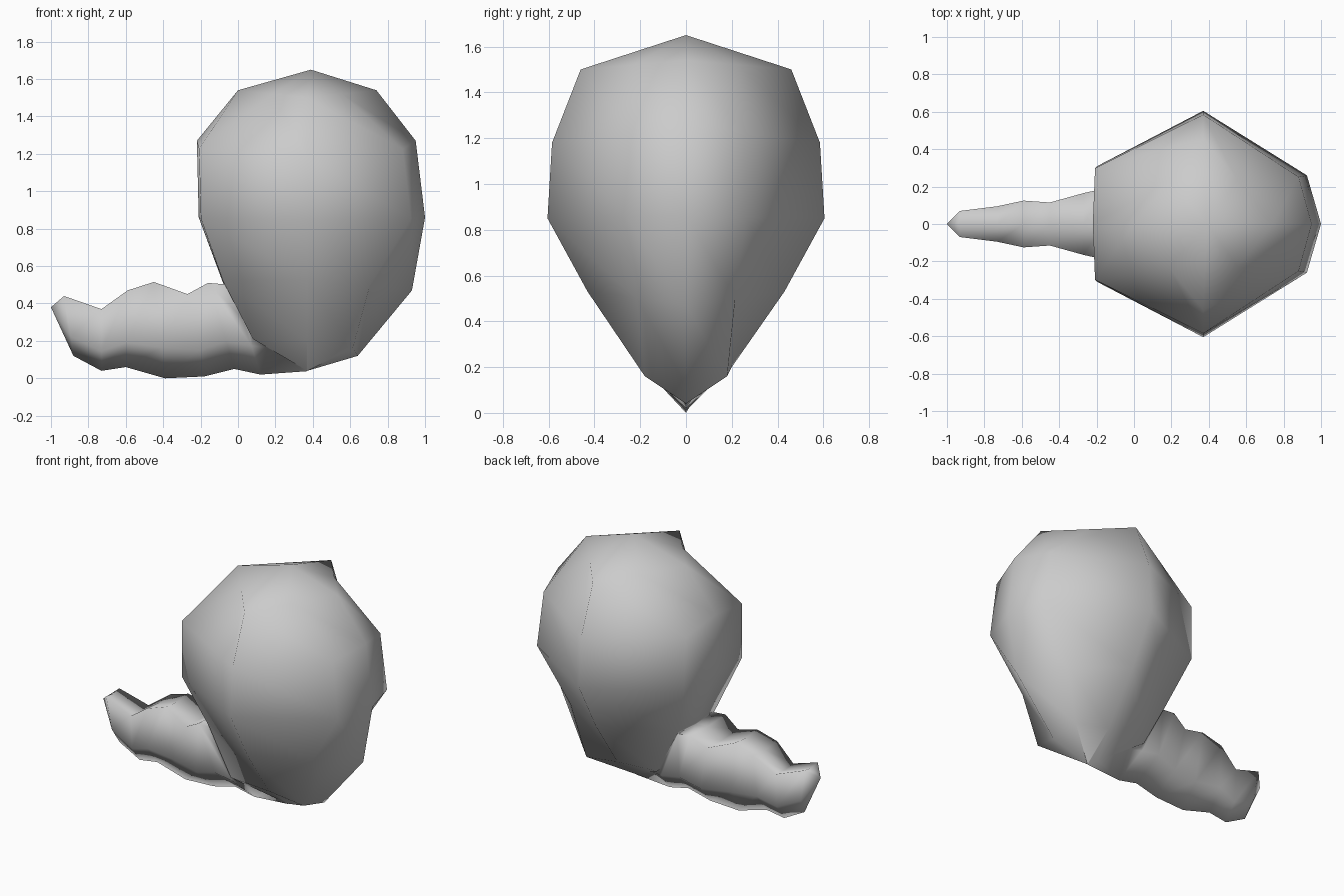
import bpy, bmesh

if "Cube" in bpy.data.objects:
    bpy.data.objects.remove(bpy.data.objects["Cube"])


def loft(name, start, rings, end):
    """Skin matching rings of points, closing both ends to a single point."""
    bm = bmesh.new()
    a, b = bm.verts.new(start), bm.verts.new(end)
    loops = [[bm.verts.new(p) for p in r] for r in rings]
    n = len(loops[0])
    for i in range(n):
        j = (i + 1) % n
        bm.faces.new((a, loops[0][i], loops[0][j]))
        bm.faces.new((b, loops[-1][j], loops[-1][i]))
        for lo, hi in zip(loops, loops[1:]):
            bm.faces.new((lo[i], hi[i], hi[j], lo[j]))
    bmesh.ops.recalc_face_normals(bm, faces=bm.faces)
    for f in bm.faces:
        f.smooth = True
    me = bpy.data.meshes.new(name)
    bm.to_mesh(me)
    bm.free()
    ob = bpy.data.objects.new(name, me)
    bpy.context.collection.objects.link(ob)
    return ob


CX = 0.37


def body_ring(xl, zl, xr, zr, w, zw, lx, ly, rx, ry):
    """Eight-sided ring; lx, ly, rx, ry place the corners as fractions."""
    dl = (CX + (xl - CX) * lx, w * ly, (zl + zw) / 2)
    dr = (CX + (xr - CX) * rx, w * ry, (zr + zw) / 2)
    half = [dr, (CX, w, zw), dl]
    return ([(xr, 0, zr)] + half + [(xl, 0, zl)]
            + [(x, -y, z) for x, y, z in reversed(half)])


# Bulbous body, top to bottom:
# left x, z, right x, z, half width, z, left and right corner fractions
body = [(0.00, 1.54, 0.74, 1.54, 0.46, 1.50, 0.5, 0.5, 0.5, 0.5),
        (-0.22, 1.27, 0.95, 1.27, 0.585, 1.18, 0.98, 0.51, 0.88, 0.43),
        (-0.21, 0.86, 1.00, 0.86, 0.605, 0.85, 0.98, 0.51, 0.88, 0.43),
        (-0.08, 0.51, 0.93, 0.47, 0.43, 0.53, 1.0, 0.46, 0.6, 0.5),
        (0.08, 0.22, 0.64, 0.12, 0.20, 0.20, 1.0, 0.95, 0.9, 0.9)]
bulb = loft("body", (0.39, 0, 1.65), [body_ring(*r) for r in body],
            (0.37, 0, 0.04))


def tail_ring(xt, zt, w, xb, zb):
    """Flat-topped section with a keel underneath."""
    xm, zm = xt * 0.3 + xb * 0.7, zb + 0.32 * (zt - zb)
    return [(xt, w, zt), (xm, w * 0.85, zm), (xb, 0, zb),
            (xm, -w * 0.85, zm), (xt, -w, zt), (xt, 0, zt - 0.01)]


# Narrow lumpy tail: top x, z, half width, keel x, z
tail = [(-0.93, 0.44, 0.07, -0.88, 0.12),
        (-0.73, 0.37, 0.095, -0.73, 0.04),
        (-0.59, 0.47, 0.125, -0.60, 0.06),
        (-0.45, 0.515, 0.115, -0.39, 0.00),
        (-0.27, 0.45, 0.165, -0.18, 0.01),
        (-0.16, 0.51, 0.19, -0.02, 0.05),
        (-0.04, 0.50, 0.19, 0.12, 0.02),
        (0.20, 0.38, 0.10, 0.37, 0.038)]
stem = loft("tail", (-1.0, 0, 0.38), [tail_ring(*r) for r in tail],
            (0.42, 0, 0.2))

# Fuse tail and body into one skin
mod = bulb.modifiers.new("fuse", 'BOOLEAN')
mod.operation, mod.solver, mod.object = 'UNION', 'EXACT', stem
bpy.context.view_layer.objects.active = bulb
bpy.ops.object.modifier_apply(modifier=mod.name)
bpy.data.objects.remove(stem)
